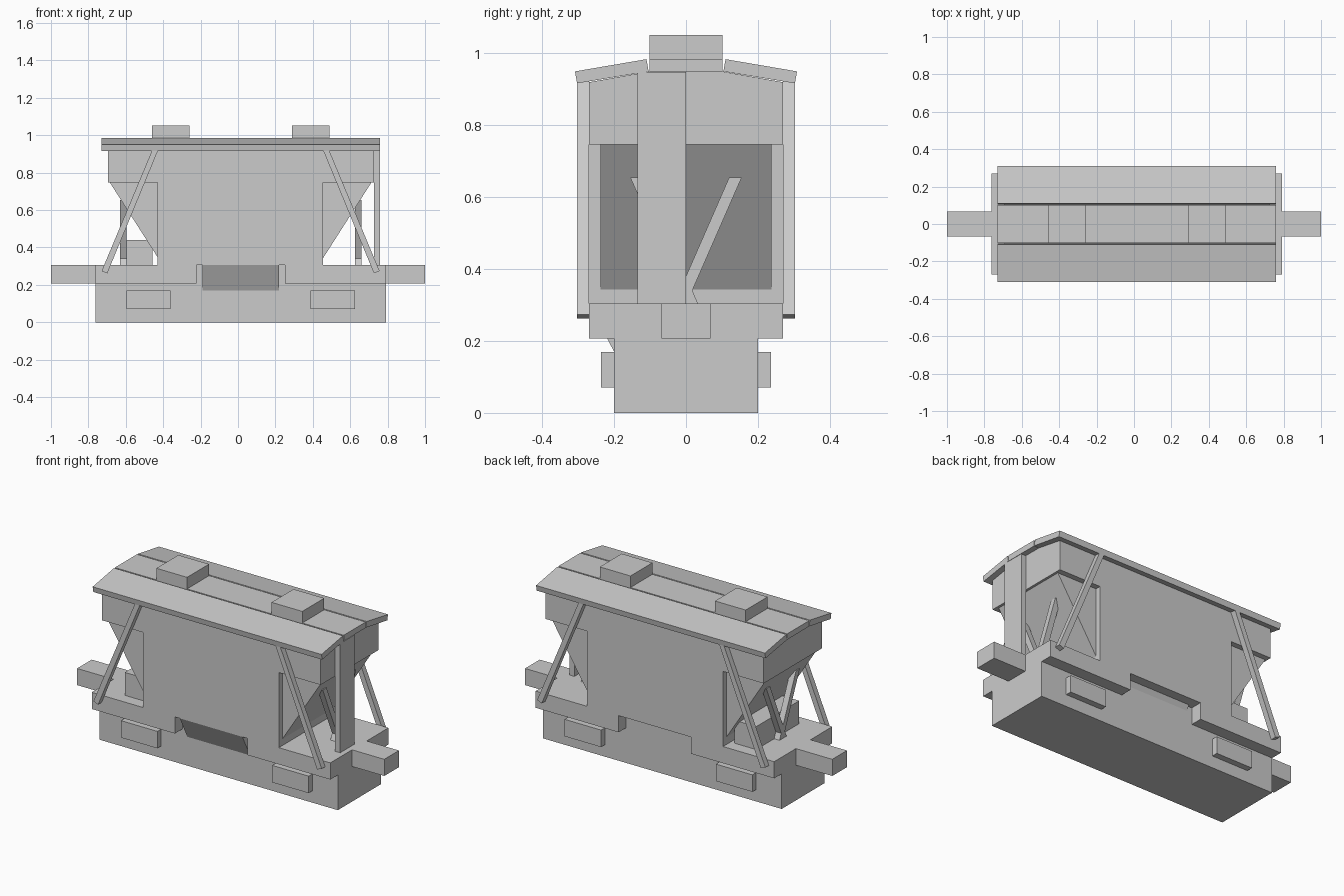
import bpy, bmesh

CX = 0.014  # centre of the car body along x


def prism(name, pts, axis, lo, hi):
    """Extrude a 2D profile: axis 'x' takes (y, z), axis 'y' takes (x, z), axis 'z' takes (x, y)."""
    def place(p, t):
        return {'x': (t, p[0], p[1]), 'y': (p[0], t, p[1]), 'z': (p[0], p[1], t)}[axis]
    bm = bmesh.new()
    a = [bm.verts.new(place(p, lo)) for p in pts]
    b = [bm.verts.new(place(p, hi)) for p in pts]
    bm.faces.new(a)
    bm.faces.new(b[::-1])
    n = len(pts)
    for i in range(n):
        bm.faces.new((a[i], b[i], b[(i + 1) % n], a[(i + 1) % n]))
    bmesh.ops.recalc_face_normals(bm, faces=bm.faces)
    me = bpy.data.meshes.new(name)
    bm.to_mesh(me)
    bm.free()
    ob = bpy.data.objects.new(name, me)
    bpy.context.collection.objects.link(ob)
    return ob


def box(name, x0, x1, y0, y1, z0, z1):
    return prism(name, [(x0, y0), (x1, y0), (x1, y1), (x0, y1)], 'z', z0, z1)


# Running gear block, with a raised part between the side sills
box("base_block", -0.763, 0.79, -0.2, 0.2, 0, 0.207)

# Deck outline, notched on both sides at the middle
deck = [(-0.763, -0.27), (-0.222, -0.27), (-0.222, -0.2), (0.25, -0.2),
        (0.25, -0.27), (0.79, -0.27)]
prism("deck", deck + [(x, -y) for x, y in reversed(deck)], 'z', 0.207, 0.305)

# Discharge chute in the middle, slightly off centre
prism("discharge_chute", [(-0.27, 0.305), (0.215, 0.305), (0.145, 0.17), (-0.2, 0.17)],
      'x', -0.19, 0.218)

# Couplers
box("coupler_left", -1, -0.763, -0.068, 0.068, 0.207, 0.305)
box("coupler_right", 0.79, 1, -0.068, 0.068, 0.207, 0.305)

# Axle boxes
for x0, x1 in ((-0.597, -0.36), (0.388, 0.625)):
    for s in (-1, 1):
        box("axle_box", x0, x1, *sorted((s * 0.19, s * 0.236)), 0.07, 0.17)

# Hopper body: upper part overhangs, centre part reaches the deck
body = [(-0.43, 0.305), (0.455, 0.305), (0.455, 0.747), (0.727, 0.747),
        (0.727, 0.92), (-0.695, 0.92), (-0.695, 0.747), (-0.43, 0.747)]
prism("hopper_body", body, 'y', -0.27, 0.27)
prism("body_top", [(-0.27, 0.92), (0.27, 0.92), (0.1, 0.95), (-0.1, 0.95)],
      'x', -0.695, 0.727)

for s in (-1, 1):
    def X(d):
        return CX + s * d
    # Sloped hopper end
    prism("hopper_slope", [(X(0.44), 0.342), (X(0.699), 0.747), (X(0.44), 0.747)],
          'y', -0.238, 0.238)
    # Crossed struts under the slope
    for m in (-1, 1):
        prism("cross_strut", [(m * 0.12, 0.655), (m * 0.155, 0.655), (m * 0.002, 0.305),
                              (m * -0.033, 0.305)], 'x', *sorted((X(0.611), X(0.646))))
        # Diagonal side stay
        prism("side_stay", [(X(0.439), 0.925), (X(0.471), 0.925), (X(0.743), 0.274),
                            (X(0.713), 0.262)], 'y', *sorted((m * 0.27, m * 0.303)))

# Brake equipment and end post
box("equipment_box", -0.597, -0.457, -0.2, 0.2, 0.305, 0.44)
box("end_post", 0.727, 0.76, -0.135, 0, 0.305, 0.948)

# Roof: flat walkway with tilted side panels
box("roof_walkway", -0.73, 0.76, -0.102, 0.102, 0.95, 0.984)
for s in (-1, 1):
    prism("roof_panel", [(s * 0.309, 0.95), (s * 0.11, 0.984), (s * 0.104, 0.95),
                         (s * 0.303, 0.917)], 'x', -0.73, 0.76)

# Roof hatches
for x in (-0.46, 0.29):
    box("roof_hatch", x, x + 0.2, -0.102, 0.102, 0.984, 1.052)
